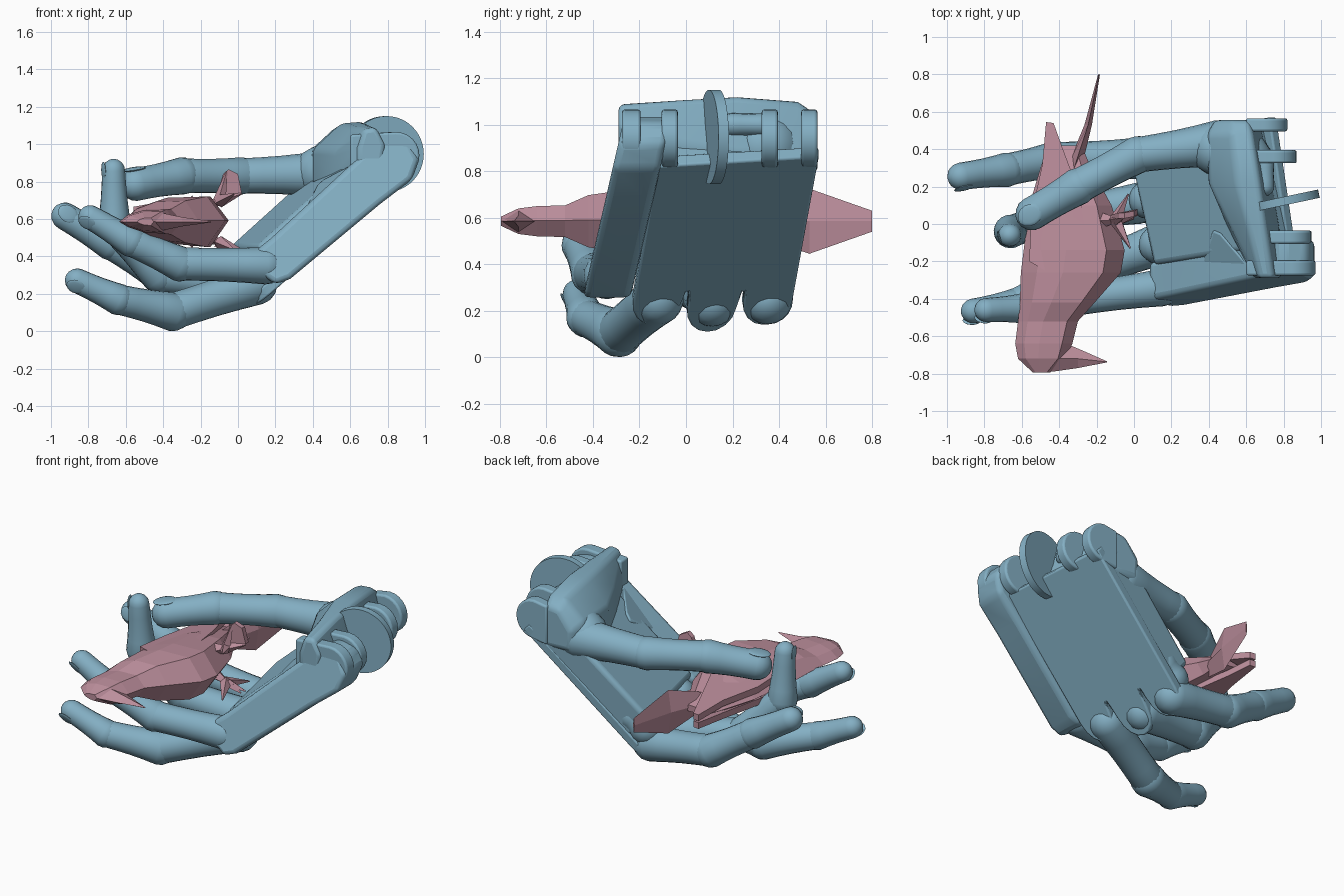
import bpy, bmesh, math
from mathutils import Vector as V, Matrix

if "Cube" in bpy.data.objects:
    bpy.data.objects.remove(bpy.data.objects["Cube"])


def material(name, rgb):
    m = bpy.data.materials.new(name)
    m.diffuse_color = (*rgb, 1)
    m.use_nodes = True
    m.node_tree.nodes["Principled BSDF"].inputs["Base Color"].default_value = m.diffuse_color
    return m


BLUE = material("blue_metal", (0.23, 0.43, 0.55))
PINK = material("dusty_pink", (0.50, 0.27, 0.33))


def finish(name, bm, mat, angle=None, bevel=0):
    bmesh.ops.recalc_face_normals(bm, faces=bm.faces)
    me = bpy.data.meshes.new(name)
    bm.to_mesh(me)
    bm.free()
    ob = bpy.data.objects.new(name, me)
    bpy.context.collection.objects.link(ob)
    me.materials.append(mat)
    if bevel:
        b = ob.modifiers.new("bevel", 'BEVEL')
        b.width, b.segments = bevel, 3
    if angle:
        bpy.ops.object.select_all(action='DESELECT')
        ob.select_set(True)
        bpy.context.view_layer.objects.active = ob
        bpy.ops.object.shade_smooth_by_angle(angle=math.radians(angle))
    return ob


def loft(name, rings, mat, angle=None, bevel=0):
    """Skin a list of equal-sized point loops and cap both ends."""
    bm = bmesh.new()
    loops = [[bm.verts.new(p) for p in r] for r in rings]
    n = len(loops[0])
    for a, b in zip(loops, loops[1:]):
        for i in range(n):
            j = (i + 1) % n
            bm.faces.new((a[i], a[j], b[j], b[i]))
    bm.faces.new(loops[0])
    bm.faces.new(loops[-1])
    return finish(name, bm, mat, angle, bevel)


def prism(name, pts, vec, mat, angle=None, bevel=0):
    return loft(name, [[V(p) for p in pts], [V(p) + V(vec) for p in pts]], mat, angle, bevel)


def capsule(name, p0, r0, p1, r1, n=20):
    """Rounded, slightly waisted finger segment."""
    p0, p1 = V(p0), V(p1)
    d = (p1 - p0).normalized()
    u = d.cross(V((0, 0.3, 1))).normalized()
    w = d.cross(u)
    st = [(p0 - d * r0 * math.cos(a), r0 * math.sin(a)) for a in (0.12, 0.4, 0.8, 1.2)]
    for t in (0, 0.25, 0.5, 0.75, 1):
        st.append((p0.lerp(p1, t), (r0 + (r1 - r0) * t) * (1 - 0.06 * math.sin(math.pi * t))))
    st += [(p1 + d * r1 * math.cos(a), r1 * math.sin(a)) for a in (1.2, 0.8, 0.4, 0.12)]
    rings = [[c + (u * math.cos(k * math.tau / n) + w * math.sin(k * math.tau / n)) * r
              for k in range(n)] for c, r in st]
    return loft(name, rings, BLUE, 40)


def finger(name, pts, radii, nail_dir=None):
    pts = [V(p) for p in pts]
    for i in range(3):
        capsule(f"{name}_segment_{i + 1}", pts[i], radii[i], pts[i + 1], radii[i + 1] * 0.94)
    d = (pts[3] - pts[2]).normalized()
    out = V(nail_dir) if nail_dir else (pts[2] - pts[1]).normalized() - d
    out = (out - d * out.dot(d)).normalized()
    # fingernail
    bm = bmesh.new()
    bmesh.ops.create_uvsphere(bm, u_segments=14, v_segments=8, radius=1)
    rot = Matrix((d, out.cross(d), out)).transposed().to_4x4()
    r = radii[3]
    bm.transform(Matrix.Translation(pts[3] + out * r * 0.86) @ rot
                 @ Matrix.Diagonal((r * 0.75, r * 0.6, r * 0.12, 1)))
    finish(name + "_nail", bm, BLUE, 40)


# ---- fingers and thumb
finger("index_finger", [(.0, .35, .25), (-.42, .345, .31), (-.68, .29, .47), (-.925, .255, .615)],
       (.11, .10, .092, .078))
finger("middle_finger", [(.02, .11, .24), (-.42, .04, .30), (-.66, -.04, .56), (-.665, -.06, .86)],
       (.11, .10, .09, .065))
finger("ring_finger", [(.10, -.12, .25), (-.35, -.29, .105), (-.64, -.43, .17), (-.86, -.465, .27)],
       (.11, .105, .085, .07))
finger("little_finger", [(.15, -.34, .35), (-.31, -.40, .36), (-.57, -.45, .48), (-.79, -.46, .61)],
       (.10, .095, .085, .068))
finger("thumb", [(.45, .43, .84), (.02, .37, .83), (-.30, .20, .83), (-.545, .055, .785)],
       (.125, .10, .10, .095), (0, 0, 1))
capsule("thumb_mound", (.58, .34, .90), .16, (.44, .40, .85), .14)


# ---- palm
def back(y, z):
    """Point on the slanted back plane of the hand."""
    y += .2 * (z - .2)
    return V((.035 - .22 * y + (z - .12) * 1.15, y, z))


def arc(y, zc, ry=.105, rz=.10):
    return [(y + ry * math.cos(a), zc + rz * math.sin(a))
            for a in [math.pi + k * math.pi / 8 for k in range(9)]]


inward = V((-.65, -.03, .75))
outline = ([(-.25, .82)] + arc(-.13, .235) + [(-.01, .30)] + arc(.11, .205) + [(.23, .30)]
           + arc(.345, .235) + [(.44, .86), (.40, .86)])
prism("back_plate", [back(y, z) for y, z in outline], inward * .06, BLUE, 30, .012)
prism("palm", [back(*p) for p in ((-.24, .82), (-.23, .27), (.44, .27), (.44, .82))],
      inward * .24, BLUE, 30, .03)
for i, y in enumerate((-.13, .11, .345)):
    k = back(y, .32) + inward * .12
    capsule(f"knuckle_{i + 1}", k, .105, k + V((-.08, 0, -.06)), .105)

# little finger side of the palm, a rounded bar
side = [(.20, .25), (.10, .32), (.08, .42), (.18, .50), (.70, .98), (.80, 1.04),
        (.92, 1.01), (.97, .92), (.93, .81), (.76, .68), (.28, .28)]
loft("outer_palm_bar", [[(x, y0 + .23 * (z - .25), z) for x, z in side] for y0 in (-.445, -.24)],
     BLUE, 35, .03)

# heel of the hand, thick at the thumb and thin at the outer side
heel = [(-.29, [(.64, .88), (.64, .98), (.67, 1.08), (.74, 1.09), (.79, 1.0), (.76, .80)]),
        (-.02, [(.50, .80), (.52, .96), (.61, 1.09), (.70, 1.11), (.78, .92), (.75, .76)]),
        (.22, [(.40, .78), (.40, .97), (.55, 1.11), (.67, 1.12), (.74, .88), (.70, .75)]),
        (.48, [(.39, .76), (.39, .97), (.52, 1.09), (.63, 1.10), (.69, .88), (.66, .75)]),
        (.555, [(.44, .80), (.43, .92), (.52, 1.04), (.61, 1.05), (.66, .90), (.64, .79)])]
loft("palm_heel", [[(x, y, z) for x, z in prof] for y, prof in heel], BLUE, 50, .025)
prism("palm_ridge", [(.36, -.22, .66), (.42, -.03, .78), (.46, -.05, .82), (.66, -.28, .92)],
      (.04, 0, -.12), BLUE, 30, .015)

# ---- wrist lugs and hinge disc
for i, (y, w, xe) in enumerate(((.53, .07, .82), (.36, .07, .87), (-.07, .07, .95), (-.235, .08, .97))):
    r = .125
    pts = [(.60, y - w / 2, .80), (xe - r, y - w / 2, .94 - r)]
    pts += [(xe - r + r * math.cos(a), y - w / 2, .94 + r * math.sin(a))
            for a in [-1.3 + k * 2.6 / 10 for k in range(11)]]
    pts += [(xe - r, y - w / 2, .94 + r), (.60, y - w / 2, 1.05)]
    prism(f"wrist_lug_{i + 1}", pts, (0, w, 0), BLUE, 35, .012)
capsule("wrist_pin", (.70, .20, 1.0), .05, (.70, .34, 1.0), .05)

bm = bmesh.new()
bmesh.ops.create_cone(bm, cap_ends=True, segments=48, radius1=.203, radius2=.203, depth=.045)
bm.transform(Matrix.Translation((.79, .12, .947)) @ Matrix.Rotation(math.radians(12), 4, 'Z')
             @ Matrix.Rotation(math.pi / 2, 4, 'X'))
finish("hinge_disc", bm, BLUE, 35)

# ---- bird lying on its side: back towards -x, tail towards +y
ZC = .585
stations = [(-.795, -.54, -.45, .02), (-.72, -.62, -.36, .055), (-.64, -.635, -.33, .065),
            (-.52, -.62, -.30, .068), (-.42, -.61, -.21, .112), (-.26, -.605, -.07, .135),
            (-.14, -.59, -.05, .135), (.10, -.56, -.12, .11), (.30, -.50, -.23, .06),
            (.42, -.46, -.28, .02)]
# cross-section: narrow along the back, broad at the belly
section = [(0, 0), (.16, .6), (.42, .95), (.82, 1), (1, .05), (.82, -1), (.42, -.85), (.16, -.45)]
loft("bird_body", [[(xa + (xb - xa) * s, y, ZC + h * rz) for s, h in section]
                   for y, xa, xb, rz in stations], PINK)


def spike(name, base, tip, w):
    """Four sided tapered spike."""
    base, tip = V(base), V(tip)
    d = (tip - base).normalized()
    u = d.cross(V((.2, 1, .1))).normalized() * w
    v = d.cross(u)
    loft(name, [[base + s for s in (u, v, -u, -v)],
                [tip + s * .12 for s in (u, v, -u, -v)]], PINK)


loft("bird_beak", [[(-.44, -.79, ZC), (-.42, -.72, ZC + .05), (-.35, -.645, ZC), (-.42, -.72, ZC - .05)],
                   [(-.30, -.77, ZC), (-.30, -.72, ZC + .025), (-.29, -.67, ZC), (-.30, -.72, ZC - .025)],
                   [(-.145, -.74, ZC), (-.145, -.737, ZC + .003), (-.145, -.734, ZC),
                    (-.145, -.737, ZC - .003)]], PINK)

wing = [(-.56, -.20, .08), (-.42, -.28, .105), (-.25, -.10, .12), (-.29, .16, .115), (-.38, .40, .075),
        (-.43, .54, .045), (-.47, .545, .045), (-.49, .32, .06), (-.55, .05, .06)]
toes = [(-.06, .03, .27), (-.03, .16, .14), (.02, .05, .15), (-.02, -.13, .15)]
for side_name, s in (("upper", 1), ("lower", -1)):
    prism(f"bird_wing_{side_name}", [(x, y, ZC + s * z) for x, y, z in wing], (0, 0, -s * .04), PINK)
    spike(f"bird_leg_{side_name}", (-.2, .02, ZC + s * .07), (-.07, .02, ZC + s * .12), .05)
    for i, (x, y, z) in enumerate(toes):
        if s < 0 and i == 0:
            x, z = 0, .16
        spike(f"bird_toe_{side_name}_{i + 1}", (-.1, .02, ZC + s * .11), (x, y, ZC + s * z), .035)
# broad raised claw
prism("bird_claw", [(-.12, .02, .70), (-.08, .03, .84), (-.05, .03, .865), (0, .04, .84), (.02, .05, .74)],
      (0, .03, 0), PINK)

# tail fan, wide in z and thin in x
tail = [(.30, -.32, .06, .04), (.53, -.245, .14, .02), (.80, -.187, .045, .005)]
loft("bird_tail", [[(x - t, y, ZC), (x, y, ZC + h), (x + t, y, ZC), (x, y, ZC - h)]
                   for y, x, h, t in tail], PINK)
